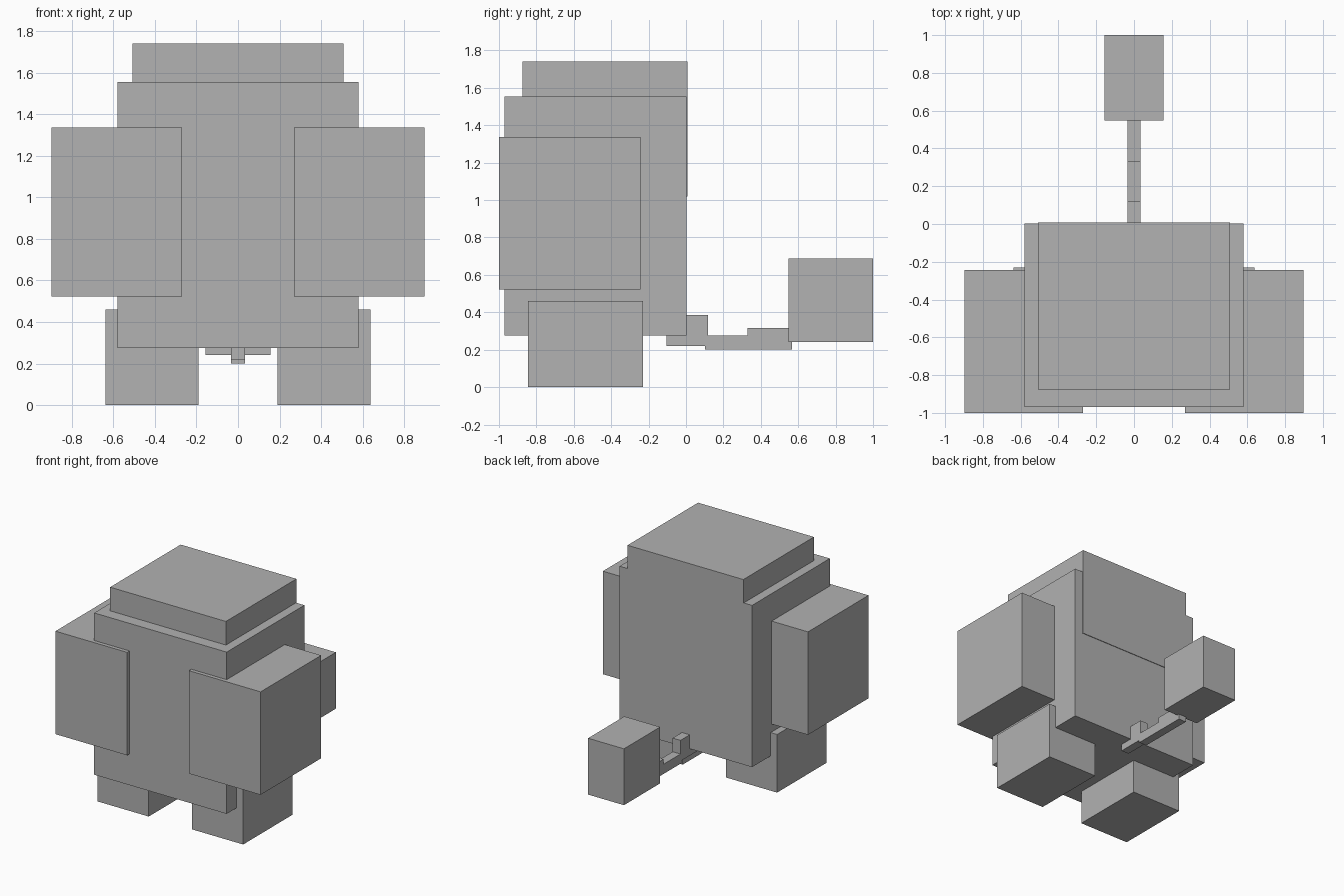
import bpy
from mathutils import Vector

cube = bpy.data.objects.get("Cube")
if cube:
    bpy.data.objects.remove(cube, do_unlink=True)

# Single flat colour
grey = bpy.data.materials.new("plain_grey")
grey.use_nodes = True
colour = (0.445, 0.445, 0.445, 1)
grey.diffuse_color = colour
grey.node_tree.nodes["Principled BSDF"].inputs["Base Color"].default_value = colour


def box(name, x, y, z):
    """Box from (min, max) ranges along each axis."""
    low, high = (Vector(corner) for corner in zip(x, y, z))
    bpy.ops.mesh.primitive_cube_add(size=1)
    obj = bpy.context.object
    obj.name = name
    for v in obj.data.vertices:
        v.co = (low + high) / 2 + v.co * (high - low)
    obj.data.materials.append(grey)
    return obj


def pair(name, x, y, z):
    """Matching boxes on the left (+x) and right (-x)."""
    box("left_" + name, x, y, z)
    box("right_" + name, (-x[1], -x[0]), y, z)


# Body and the head sunk into it
box("body", (-0.58, 0.58), (-0.97, 0.002), (0.275, 1.555))
box("head", (-0.507, 0.507), (-0.875, 0.007), (1.02, 1.742))

# Limbs
pair("arm", (0.27, 0.898), (-1.0, -0.243), (0.522, 1.337))
pair("leg", (0.19, 0.637), (-0.845, -0.23), (0.0, 0.46))

# Stepped tail with a block at its tip
tail_width = (-0.034, 0.034)
box("tail_base", tail_width, (-0.105, 0.118), (0.22, 0.385))
box("tail_middle", tail_width, (0.102, 0.567), (0.2, 0.277))
box("tail_end", tail_width, (0.33, 0.567), (0.201, 0.317))
box("tail_tip", (-0.157, 0.157), (0.547, 1.0), (0.242, 0.688))
